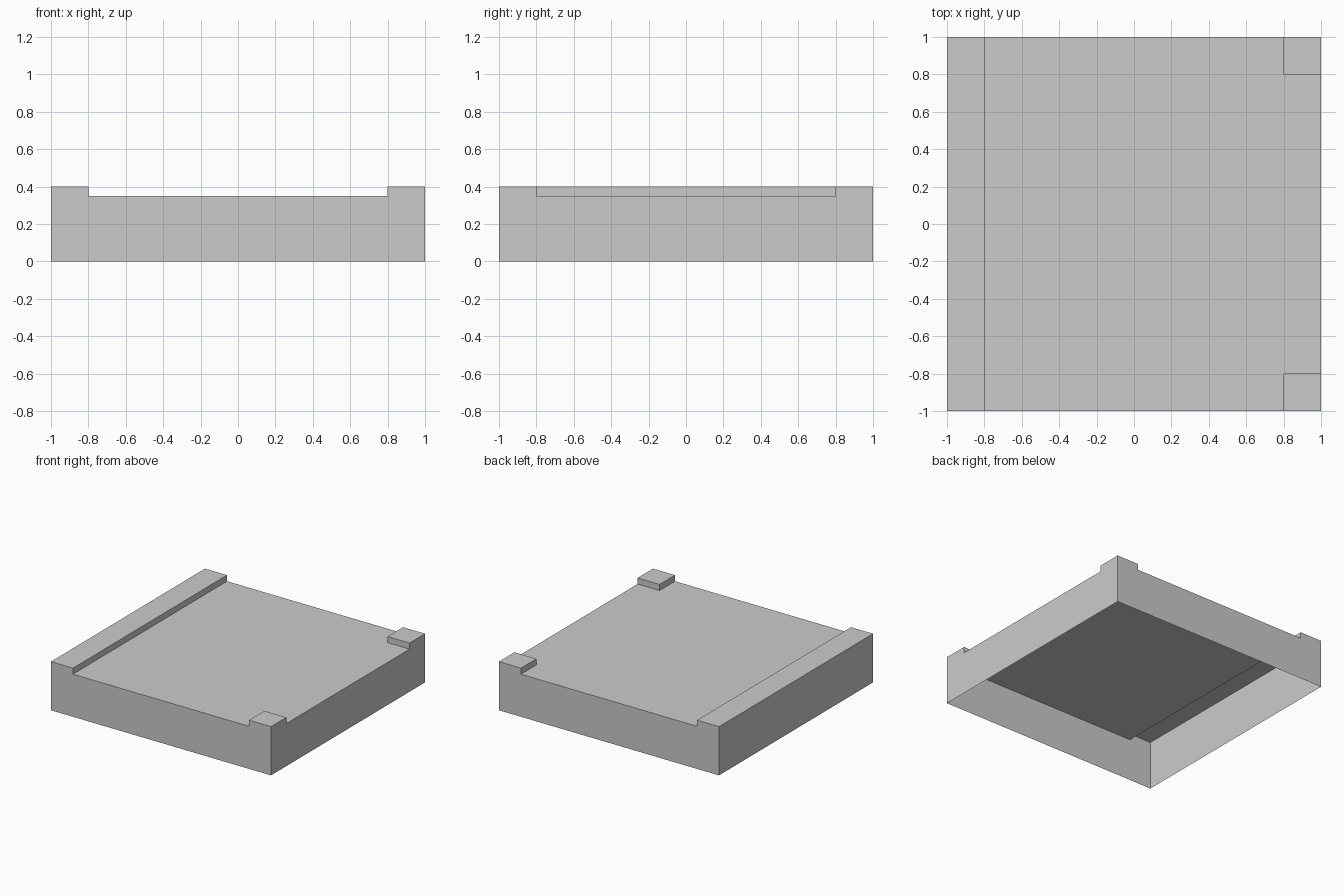
import bpy, bmesh
from mathutils import Matrix, Vector

if "Cube" in bpy.data.objects:
    bpy.data.objects.remove(bpy.data.objects["Cube"], do_unlink=True)

BASE, RAISE, INNER = 0.35, 0.05, 0.8

grey = bpy.data.materials.new("plain_grey")
grey.use_nodes = True
colour = (0.6, 0.6, 0.6, 1)
grey.diffuse_color = colour
grey.node_tree.nodes["Principled BSDF"].inputs["Base Color"].default_value = colour

# Square slab, cut along the edges of the raised parts
bm = bmesh.new()
bmesh.ops.create_cube(bm, size=1, matrix=Matrix.Translation((0, 0, BASE / 2)) @ Matrix.Diagonal((2, 2, BASE, 1)))
for axis in (Vector((1, 0, 0)), Vector((0, 1, 0))):
    for side in (-INNER, INNER):
        bmesh.ops.bisect_plane(bm, geom=bm.verts[:] + bm.edges[:] + bm.faces[:],
                               plane_co=axis * side, plane_no=axis)


def is_raised(face):
    """The full kerb on one side and the two corner pads opposite."""
    c = face.calc_center_median()
    kerb = c.x < -INNER
    corner_pad = c.x > INNER and abs(c.y) > INNER
    return face.normal.z > 0.5 and (kerb or corner_pad)


# Kerb and corner pads, raised so that they stay hollow underneath
bm.normal_update()
result = bmesh.ops.extrude_face_region(bm, geom=[f for f in bm.faces if is_raised(f)])
top_verts = [v for v in result["geom"] if isinstance(v, bmesh.types.BMVert)]
bmesh.ops.translate(bm, verts=top_verts, vec=(0, 0, RAISE))

# Open underside
bm.normal_update()
bmesh.ops.delete(bm, geom=[f for f in bm.faces if f.normal.z < -0.5], context="FACES")

# Merge flat faces into clean panels
bmesh.ops.dissolve_limit(bm, angle_limit=0.01, verts=bm.verts[:], edges=bm.edges[:])

mesh = bpy.data.meshes.new("floor_tile")
bm.to_mesh(mesh)
bm.free()
mesh.materials.append(grey)
tile = bpy.data.objects.new("floor_tile", mesh)
bpy.context.collection.objects.link(tile)
